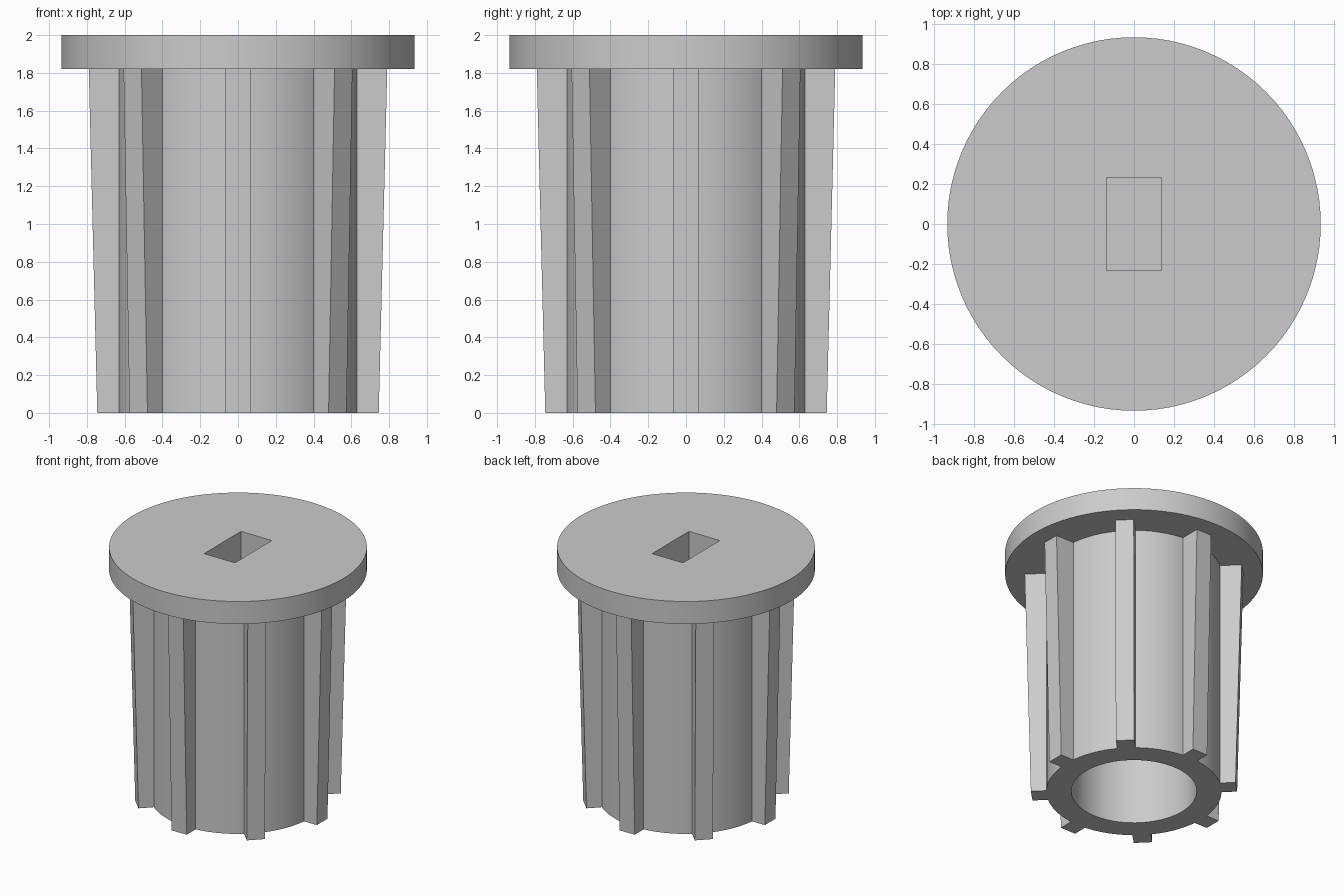
import bpy, bmesh, math
from mathutils import Matrix, Vector

cube = bpy.data.objects.get("Cube")
if cube:
    bpy.data.objects.remove(cube, do_unlink=True)

SEGMENTS = 96
RIBS = 8
FLANGE_R, TUBE_R, BORE_R = 0.935, 0.635, 0.455
HEIGHT, FLANGE_Z, BORE_TOP = 2.0, 1.82, 1.0
SLOT_W, SLOT_L, SLOT_FLOOR = 0.274, 0.466, 1.2

# Single plastic colour
grey = bpy.data.materials.new("light grey plastic")
grey.use_nodes = True
colour = (0.6, 0.6, 0.6, 1)
grey.diffuse_color = colour
grey.node_tree.nodes["Principled BSDF"].inputs["Base Color"].default_value = colour


def make_object(name, bm):
    bmesh.ops.recalc_face_normals(bm, faces=bm.faces)
    mesh = bpy.data.meshes.new(name)
    bm.to_mesh(mesh)
    bm.free()
    mesh.materials.append(grey)
    obj = bpy.data.objects.new(name, mesh)
    bpy.context.collection.objects.link(obj)
    return obj


def select_only(obj):
    bpy.ops.object.select_all(action='DESELECT')
    obj.select_set(True)
    bpy.context.view_layer.objects.active = obj


# Flanged sleeve with a blind bore, as one stack of connected rings
profile = [(BORE_R, BORE_TOP), (BORE_R, 0), (TUBE_R, 0), (TUBE_R, FLANGE_Z),
           (FLANGE_R, FLANGE_Z), (FLANGE_R, HEIGHT)]
bm = bmesh.new()
rings = []
for r, z in profile:
    angles = [math.tau * i / SEGMENTS for i in range(SEGMENTS)]
    rings.append([bm.verts.new((r * math.cos(a), r * math.sin(a), z)) for a in angles])
for lower, upper in zip(rings, rings[1:]):
    for i in range(SEGMENTS):
        j = (i + 1) % SEGMENTS
        bm.faces.new((lower[i], lower[j], upper[j], upper[i]))
bm.faces.new(rings[0])
bm.faces.new(rings[-1])
sleeve = make_object("flanged_sleeve", bm)

# Rectangular slot sunk into the flange
bm = bmesh.new()
bmesh.ops.create_cube(bm, size=1)
bmesh.ops.scale(bm, vec=(SLOT_W, SLOT_L, 1), verts=bm.verts)
bmesh.ops.translate(bm, vec=(0, 0, SLOT_FLOOR + 0.5), verts=bm.verts)
for v in bm.verts:
    if v.co.z > SLOT_FLOOR + 0.5:
        v.co.z = HEIGHT + 0.1
cutter = make_object("slot_cutter", bm)
cutter.hide_render = True
cut = sleeve.modifiers.new("slot", 'BOOLEAN')
cut.operation = 'DIFFERENCE'
cut.solver = 'EXACT'
cut.object = cutter
select_only(sleeve)
bpy.ops.object.modifier_apply(modifier=cut.name)
bpy.data.objects.remove(cutter, do_unlink=True)
select_only(sleeve)
bpy.ops.object.shade_smooth_by_angle(angle=math.radians(30))

# Tapered ribs around the sleeve, wider at the flange
rib_profile = [(0.625, 0), (0.745, 0), (0.79, FLANGE_Z), (0.625, FLANGE_Z)]
for n in range(RIBS):
    bm = bmesh.new()
    side = bm.faces.new([bm.verts.new((x, -0.067, z)) for x, z in rib_profile])
    result = bmesh.ops.extrude_face_region(bm, geom=[side], use_keep_orig=True)
    moved = [g for g in result["geom"] if isinstance(g, bmesh.types.BMVert)]
    bmesh.ops.translate(bm, vec=Vector((0, 0.134, 0)), verts=moved)
    bm.transform(Matrix.Rotation(math.tau * n / RIBS, 4, 'Z'))
    make_object(f"rib_{n + 1}", bm)
